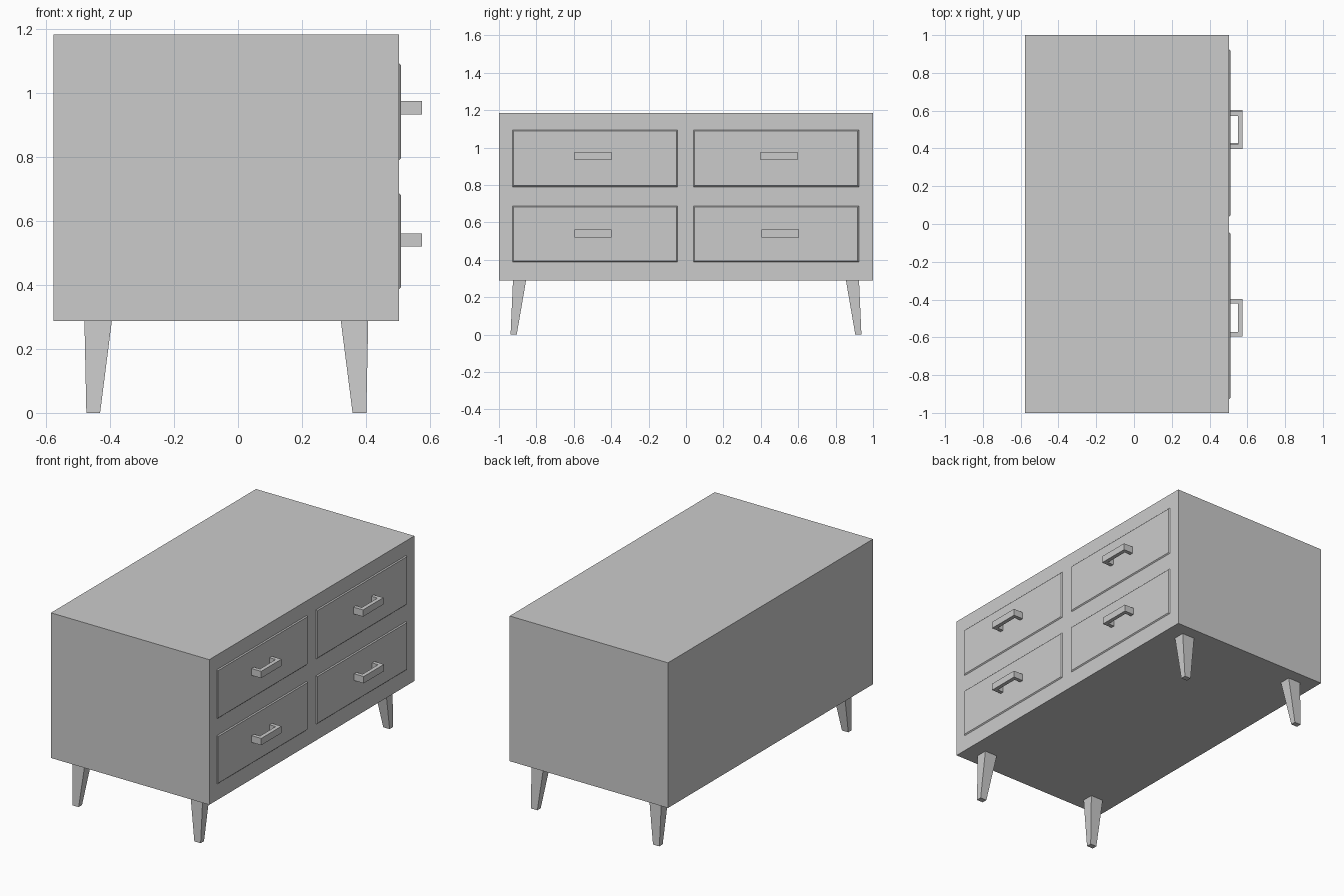
import bpy, bmesh

if "Cube" in bpy.data.objects:
    bpy.data.objects.remove(bpy.data.objects["Cube"])


def loft(name, rings, cap=True):
    """Join rings of equal point count into a closed flat-faced solid."""
    bm = bmesh.new()
    vs = [[bm.verts.new(p) for p in r] for r in rings]
    n = len(vs[0])
    for a, b in zip(vs, vs[1:]):
        for i in range(n):
            j = (i + 1) % n
            bm.faces.new((a[i], a[j], b[j], b[i]))
    bm.faces.new(vs[0][::-1])
    bm.faces.new(vs[-1])
    bmesh.ops.recalc_face_normals(bm, faces=bm.faces)
    me = bpy.data.meshes.new(name)
    bm.to_mesh(me)
    bm.free()
    ob = bpy.data.objects.new(name, me)
    bpy.context.collection.objects.link(ob)
    return ob


def rect_z(x0, x1, y0, y1, z):
    return [(x0, y0, z), (x1, y0, z), (x1, y1, z), (x0, y1, z)]


def rect_x(x, y0, y1, z0, z1):
    return [(x, y0, z0), (x, y1, z0), (x, y1, z1), (x, y0, z1)]


BACK, FACE, PANEL = -0.577, 0.504, 0.510
MID = (BACK + FACE) / 2

# Cabinet body
loft("cabinet_body", [rect_z(BACK, FACE, -1, 1, 0.288),
                      rect_z(BACK, FACE, -1, 1, 1.184)])

# Drawer fronts with slightly tapered edges, and their U-shaped handles
for row, z0, z1, hz in (("upper", 0.79, 1.094, 0.955), ("lower", 0.387, 0.687, 0.541)):
    for side, y0, y1, hy in (("left", -0.927, -0.046, -0.496), ("right", 0.039, 0.924, 0.497)):
        t = 0.006
        loft(f"{row}_{side}_drawer_front",
             [rect_x(FACE - 0.01, y0, y1, z0, z1), rect_x(FACE, y0, y1, z0, z1),
              rect_x(PANEL, y0 + t, y1 - t, z0 + t, z1 - t)])
        if (row, side) == ("lower", "right"):
            hy += 0.007
        w, s, x0, x1, xi = 0.099, 0.076, PANEL - 0.004, 0.575, 0.551
        outline = [(x0, -w), (x1, -w), (x1, w), (x0, w),
                   (x0, s), (xi, s), (xi, -s), (x0, -s)]
        loft(f"{row}_{side}_handle",
             [[(x, hy + y, z) for x, y in outline] for z in (hz - 0.021, hz + 0.021)])

# Splayed, tapered square legs, mirrored to each corner
for xn, sx in (("rear", -1), ("front", 1)):
    for yn, sy in (("left", -1), ("right", 1)):
        def ring(a, b, c, d, z):
            return rect_z(MID + sx * a, MID + sx * b, sy * c, sy * d, z)
        loft(f"{xn}_{yn}_leg", [ring(0.395, 0.438, 0.905, 0.938, 0),
                                ring(0.358, 0.444, 0.855, 0.925, 0.29)])
